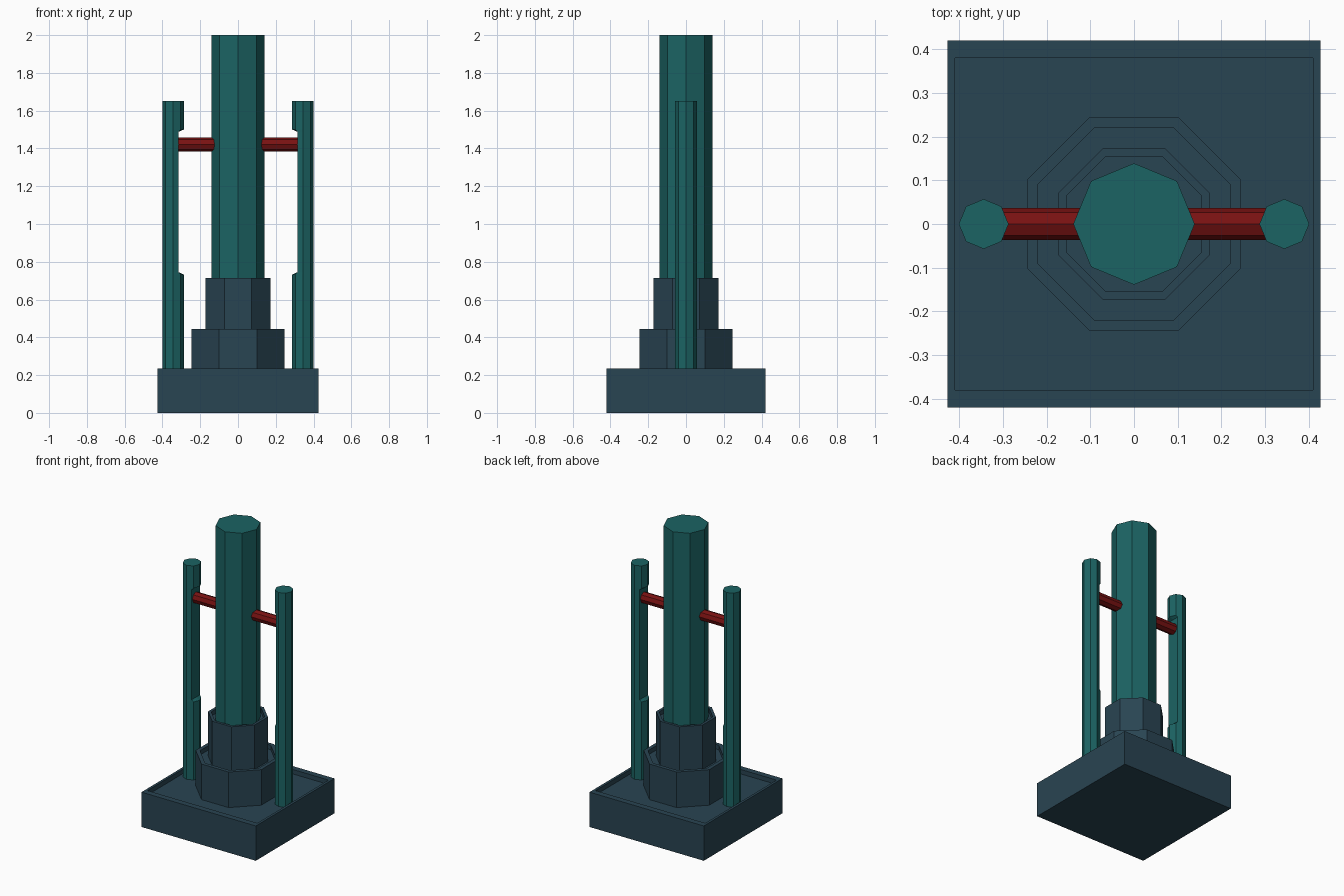
import bpy, bmesh, math

if "Cube" in bpy.data.objects:
    bpy.data.objects.remove(bpy.data.objects["Cube"])


def material(name, rgb):
    m = bpy.data.materials.new(name)
    m.diffuse_color = (*rgb, 1)
    m.use_nodes = True
    m.node_tree.nodes["Principled BSDF"].inputs["Base Color"].default_value = m.diffuse_color
    return m


SLATE = material("slate", (0.022, 0.058, 0.085))
TEAL = material("teal", (0.011, 0.125, 0.125))
RED = material("red", (0.19, 0.006, 0.006))


def loft(name, rings, mat):
    """Skin a stack of equal-length point rings and cap both ends."""
    bm = bmesh.new()
    loops = [[bm.verts.new(p) for p in r] for r in rings]
    n = len(loops[0])
    for a, b in zip(loops, loops[1:]):
        for i in range(n):
            j = (i + 1) % n
            bm.faces.new((a[i], a[j], b[j], b[i]))
    bm.faces.new(loops[0][::-1])
    bm.faces.new(loops[-1])
    bmesh.ops.recalc_face_normals(bm, faces=bm.faces)
    mesh = bpy.data.meshes.new(name)
    bm.to_mesh(mesh)
    bm.free()
    mesh.materials.append(mat)
    obj = bpy.data.objects.new(name, mesh)
    bpy.context.collection.objects.link(obj)
    return obj


def octagon(r, z, turn=0.0, cx=0.0):
    return [(cx + r * math.cos(math.pi / 4 * (i + turn)),
             r * math.sin(math.pi / 4 * (i + turn)), z) for i in range(8)]


def rect(x, y, z):
    return [(-x, -y, z), (x, -y, z), (x, y, z), (-x, y, z)]


# Square base with a shallow recessed top
loft("base", [rect(0.427, 0.42, 0), rect(0.427, 0.42, 0.235),
              rect(0.41, 0.38, 0.235), rect(0.41, 0.38, 0.205)], SLATE)

# Two stepped octagonal drums, each with a rim
for name, outer, inner, low, top in (("lower_drum", 0.245, 0.22, 0.20, 0.445),
                                     ("upper_drum", 0.173, 0.155, 0.41, 0.715)):
    k = 1 / math.cos(math.pi / 8)
    loft(name, [octagon(outer * k, low, 0.5), octagon(outer * k, top, 0.5),
                octagon(inner * k, top, 0.5), octagon(inner * k, top - 0.03, 0.5)], SLATE)

# Central column
loft("main_column", [octagon(0.139, 0.68), octagon(0.139, 2.0)], TEAL)


# Slim side columns, flattened on the inner side along the middle
def side_ring(z, flat, s):
    pts = octagon(0.057, z, cx=0.344)
    if flat:
        pts = [(0.315, y * 1.1, z) if x < 0.315 else (x, y, z) for x, y, z in pts]
    return [(s * x, y, z) for x, y, z in pts]


for side, s in (("left", -1), ("right", 1)):
    levels = ((0.20, 0), (0.732, 0), (0.745, 1), (1.488, 1), (1.50, 0), (1.65, 0))
    loft(side + "_column", [side_ring(z, f, s) for z, f in levels], TEAL)
    # Cross rod joining side column to main column
    loft(side + "_rod", [[(s * x, y, 1.42 + z) for z, y, _ in octagon(0.037, 0)]
                         for x in (0.115, 0.318)], RED)
